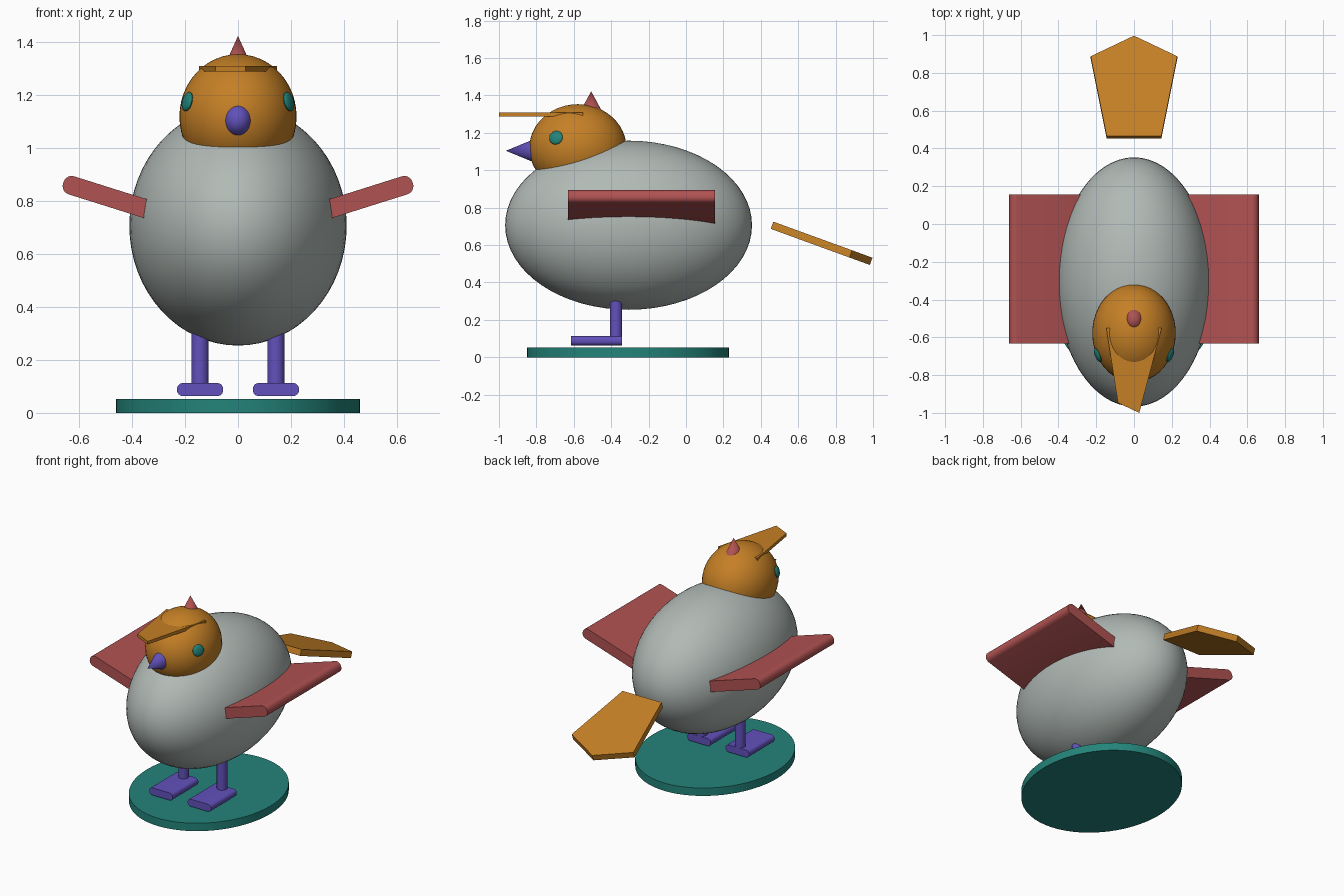
import bpy, bmesh, math
from mathutils import Matrix, Vector

if "Cube" in bpy.data.objects:
    bpy.data.objects.remove(bpy.data.objects["Cube"])


def material(name, rgb):
    m = bpy.data.materials.new(name)
    m.diffuse_color = (*rgb, 1)
    m.use_nodes = True
    m.node_tree.nodes["Principled BSDF"].inputs["Base Color"].default_value = m.diffuse_color
    return m


GREY = material("soft_grey", (0.44, 0.49, 0.465))
ORANGE = material("orange", (0.56, 0.215, 0.019))
RED = material("dusty_red", (0.44, 0.084, 0.084))
TEAL = material("teal", (0.017, 0.23, 0.195))
PURPLE = material("purple", (0.122, 0.082, 0.50))


def finish(name, bm, mat, angle=35):
    bmesh.ops.recalc_face_normals(bm, faces=bm.faces)
    mesh = bpy.data.meshes.new(name)
    bm.to_mesh(mesh)
    bm.free()
    mesh.materials.append(mat)
    obj = bpy.data.objects.new(name, mesh)
    bpy.context.collection.objects.link(obj)
    bpy.ops.object.select_all(action='DESELECT')
    obj.select_set(True)
    bpy.context.view_layer.objects.active = obj
    bpy.ops.object.shade_smooth_by_angle(angle=math.radians(angle))
    return obj


def ellipsoid(name, centre, radii, mat, segs=48, turn=Matrix()):
    bm = bmesh.new()
    m = Matrix.Translation(centre) @ turn @ Matrix.Diagonal((*radii, 1))
    bmesh.ops.create_uvsphere(bm, u_segments=segs, v_segments=segs // 2, radius=1, matrix=m)
    return finish(name, bm, mat)


def cone(name, centre, radii, height, mat, top=1.0, turn=Matrix(), segs=48):
    """Elliptical cone or cylinder along local z, base at centre."""
    bm = bmesh.new()
    m = (Matrix.Translation(centre) @ turn @ Matrix.Diagonal((*radii, height, 1))
         @ Matrix.Translation((0, 0, 0.5)))
    bmesh.ops.create_cone(bm, cap_ends=True, segments=segs, radius1=1, radius2=top,
                          depth=1, matrix=m)
    return finish(name, bm, mat)


def prism(name, points, offset, mat):
    """Polygon of 3D points pushed along an offset."""
    bm = bmesh.new()
    face = bm.faces.new([bm.verts.new(p) for p in points])
    new = bmesh.ops.extrude_face_region(bm, geom=[face])["geom"]
    bmesh.ops.translate(bm, vec=offset,
                        verts=[v for v in new if isinstance(v, bmesh.types.BMVert)])
    return finish(name, bm, mat)


def rounded_bar(name, centre, width, height, radius, tilt, y0, y1, mat):
    """Rounded rectangle in the xz plane, tilted, running from y0 to y1."""
    pts = []
    for q, (sx, sz) in enumerate(((1, 1), (-1, 1), (-1, -1), (1, -1))):
        for i in range(7):
            a = math.radians(90 * q + 15 * i)
            u = sx * (width / 2 - radius) + radius * math.cos(a)
            w = sz * (height / 2 - radius) + radius * math.sin(a)
            pts.append((centre[0] + u * math.cos(tilt) - w * math.sin(tilt), y0,
                        centre[1] + u * math.sin(tilt) + w * math.cos(tilt)))
    return prism(name, pts, (0, y1 - y0, 0), mat)


# Stand, body and head
cone("oval_stand", (0, -0.31, 0), (0.46, 0.54), 0.053, TEAL, segs=64)
ellipsoid("body", (0, -0.307, 0.706), (0.41, 0.66, 0.452), GREY, segs=64)
HEAD = Vector((0, -0.578, 1.118))
HEAD_R = Vector((0.221, 0.26, 0.235))
ellipsoid("head", HEAD, HEAD_R, ORANGE)

# Crest and beak
cone("crest", (0, -0.507, 1.315), (0.048, 0.058), 0.107, RED, top=0, segs=32)
cone("beak", (0, -0.81, 1.104), (0.054, 0.063), 0.153, PURPLE, top=0, segs=32,
     turn=Matrix.Rotation(math.radians(90), 4, 'X'))

# Lopsided brim over the beak
prism("brim", [(-0.147, -0.55, 1.287), (-0.085, -0.947, 1.287), (0.028, -1.0, 1.287),
               (0.147, -0.55, 1.287)], (0, 0, 0.021), ORANGE)

# Sloping pentagonal tail
outline = [(-0.145, 0), (0.145, 0), (0.229, 0.448), (0, 0.564), (-0.229, 0.448)]
slope = math.radians(20)
prism("tail", [(x, 0.467 + d * math.cos(slope), 0.725 - d * math.sin(slope))
               for x, d in outline],
      (-0.0, -0.041 * math.sin(slope), -0.041 * math.cos(slope)), ORANGE)

# Paired parts
for s, side in ((-1, "left"), (1, "right")):
    # Wing slab rising outward from inside the body
    tilt = math.radians(17.5)
    reach = 0.46
    tip = Vector((0.659, 0.868))
    mid = tip - Vector((math.cos(tilt), math.sin(tilt))) * (reach / 2)
    rounded_bar(side + "_wing", (s * mid.x, mid.y), reach, 0.071, 0.032, s * tilt,
                -0.632, 0.155, RED)
    # Eye disc following the head surface
    p = Vector((s * 0.191, -0.695, 1.174))
    d = p - HEAD
    normal = Vector([d[i] / HEAD_R[i] ** 2 for i in range(3)]).normalized()
    ellipsoid(side + "_eye", p, (0.039, 0.037, 0.014), TEAL, segs=24,
              turn=normal.to_track_quat('Z', 'Y').to_matrix().to_4x4())
    # Leg and foot
    cone(side + "_leg", (s * 0.143, -0.374, 0.08), (0.032, 0.033), 0.25, PURPLE, segs=32)
    rounded_bar(side + "_foot", (s * 0.143, 0.088), 0.174, 0.049, 0.022, 0,
                -0.615, -0.342, PURPLE)
